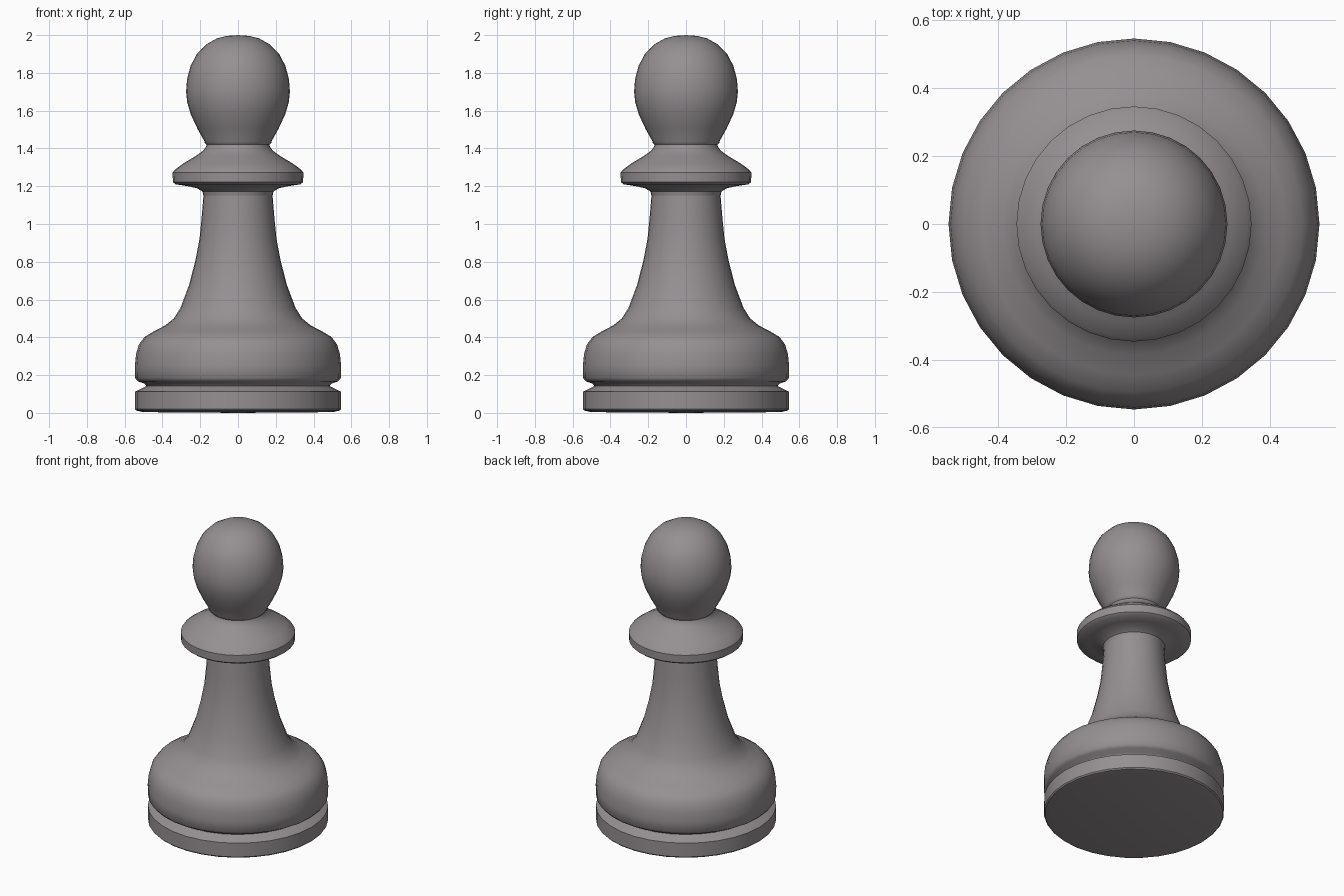
import bpy
import bmesh
import math

cube = bpy.data.objects.get("Cube")
if cube:
    bpy.data.objects.remove(cube, do_unlink=True)

SEGMENTS = 32

# Single warm grey finish
grey = bpy.data.materials.new("warm_grey")
colour = (0.30, 0.278, 0.285, 1.0)
grey.diffuse_color = colour
grey.use_nodes = True
bsdf = next(n for n in grey.node_tree.nodes if n.type == "BSDF_PRINCIPLED")
bsdf.inputs["Base Color"].default_value = colour
bsdf.inputs["Roughness"].default_value = 0.6


def lathe(name, profile, sharp=32):
    """Spin an (r, z) profile, listed bottom to top, about the z axis."""
    bm = bmesh.new()
    verts = [bm.verts.new((r, 0, z)) for r, z in profile]
    edges = [bm.edges.new(pair) for pair in zip(verts, verts[1:])]
    bmesh.ops.spin(bm, geom=verts + edges, cent=(0, 0, 0), axis=(0, 0, 1),
                   angle=math.tau, steps=SEGMENTS, use_duplicate=False)
    bmesh.ops.remove_doubles(bm, verts=bm.verts, dist=1e-4)
    bmesh.ops.recalc_face_normals(bm, faces=bm.faces)
    # Make sure open shells face away from the axis
    side = sum(f.normal.x * f.calc_center_median().x
               + f.normal.y * f.calc_center_median().y for f in bm.faces)
    if side < 0:
        bmesh.ops.reverse_faces(bm, faces=bm.faces)
    mesh = bpy.data.meshes.new(name)
    bm.to_mesh(mesh)
    bm.free()
    mesh.materials.append(grey)
    obj = bpy.data.objects.new(name, mesh)
    bpy.context.collection.objects.link(obj)
    bpy.ops.object.select_all(action="DESELECT")
    obj.select_set(True)
    bpy.context.view_layer.objects.active = obj
    bpy.ops.object.shade_smooth_by_angle(angle=math.radians(sharp))
    return obj


# Foot disc, up to the bottom of the groove
lathe("foot_disc", [(0, 0), (0.50, 0.004), (0.538, 0.012), (0.545, 0.02),
                    (0.545, 0.112), (0.485, 0.142)])

# Rounded base flowing into the tapering stem
lathe("base_and_stem", [
    (0.485, 0.142), (0.495, 0.155), (0.53, 0.167), (0.545, 0.185),
    (0.546, 0.25), (0.54, 0.31), (0.525, 0.362), (0.495, 0.402),
    (0.445, 0.432), (0.385, 0.463), (0.34, 0.50), (0.305, 0.555),
    (0.258, 0.68), (0.225, 0.81), (0.204, 0.92), (0.192, 1.04),
    (0.183, 1.15)], sharp=40)

# Collar with a flared underside and a sloping top
lathe("collar", [
    (0.183, 1.15), (0.188, 1.172), (0.215, 1.189), (0.27, 1.201),
    (0.33, 1.21), (0.345, 1.222), (0.346, 1.272), (0.335, 1.287),
    (0.29, 1.32), (0.22, 1.362), (0.185, 1.388), (0.170, 1.408),
    (0.166, 1.42)])

# Slightly egg-shaped head with a thin lip at the neck
lathe("head", [
    (0.166, 1.42), (0.176, 1.43), (0.178, 1.438), (0.215, 1.505),
    (0.25, 1.58), (0.269, 1.645), (0.275, 1.70), (0.270, 1.765),
    (0.252, 1.835), (0.218, 1.90), (0.168, 1.951), (0.113, 1.982),
    (0.057, 1.996), (0, 2.0)], sharp=40)
